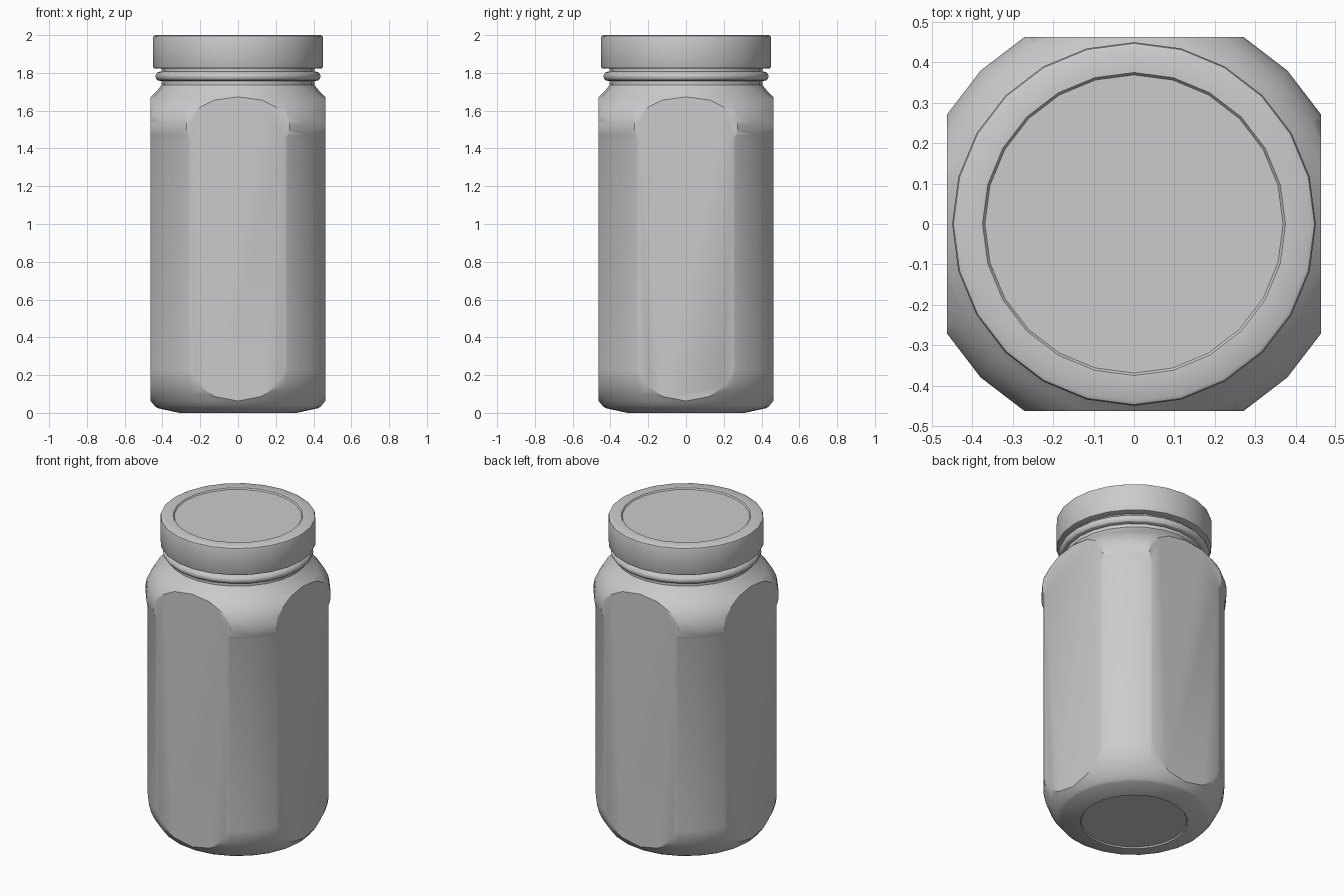
import bpy, bmesh, math
from mathutils import Vector

if "Cube" in bpy.data.objects:
    bpy.data.objects.remove(bpy.data.objects["Cube"])

SEGMENTS = 24
FLAT = 0.4625  # distance of the four flat sides from the centre

grey = bpy.data.materials.new("light_grey")
grey.diffuse_color = (0.6, 0.6, 0.6, 1)
grey.use_nodes = True
grey.node_tree.nodes["Principled BSDF"].inputs["Base Color"].default_value = grey.diffuse_color


def lathe(profile):
    """Closed solid of revolution from (radius, height) points, bottom to top."""
    bm = bmesh.new()
    rings = []
    for r, z in profile:
        rings.append([bm.verts.new((r * math.cos(a), r * math.sin(a), z))
                      for a in (2 * math.pi * i / SEGMENTS for i in range(SEGMENTS))])
    for low, high in zip(rings, rings[1:]):
        for i in range(SEGMENTS):
            j = (i + 1) % SEGMENTS
            bm.faces.new((low[i], low[j], high[j], high[i]))
    bm.faces.new(rings[0][::-1])
    bm.faces.new(rings[-1])
    return bm


def finish(bm, name):
    bmesh.ops.recalc_face_normals(bm, faces=bm.faces)
    mesh = bpy.data.meshes.new(name)
    bm.to_mesh(mesh)
    bm.free()
    mesh.materials.append(grey)
    obj = bpy.data.objects.new(name, mesh)
    bpy.context.collection.objects.link(obj)
    bpy.ops.object.select_all(action='DESELECT')
    obj.select_set(True)
    bpy.context.view_layer.objects.active = obj
    bpy.ops.object.shade_smooth_by_angle(angle=math.radians(30))
    return obj


# Jar body: recessed base, rounded heel, straight wall, bulging shoulder
body = lathe([
    (0.305, 0.008), (0.31, 0.0), (0.425, 0.025), (0.44, 0.035),
    (0.4625, 0.063), (0.485, 0.096), (0.507, 0.14), (0.521, 0.19), (0.526, 0.23),
    (0.526, 1.45), (0.533, 1.47), (0.537, 1.50), (0.537, 1.53), (0.529, 1.575),
    (0.507, 1.62), (0.48, 1.655), (0.4625, 1.673), (0.425, 1.71), (0.405, 1.735),
    (0.405, 1.84),
])
# Slice the four flat panels off the round body
for d in ((1, 0, 0), (-1, 0, 0), (0, 1, 0), (0, -1, 0)):
    normal = Vector(d)
    cut = bmesh.ops.bisect_plane(
        body, geom=body.verts[:] + body.edges[:] + body.faces[:], dist=1e-5,
        plane_co=normal * FLAT, plane_no=normal, clear_outer=True)
    rim = [e for e in body.edges if e.is_boundary]
    bmesh.ops.holes_fill(body, edges=rim, sides=0)
finish(body, "jar_body")

# Rounded bead around the neck
bead = [(0.40, 1.755)]
for i in range(7):
    a = math.radians(-90 + 30 * i)
    bead.append((0.415 + 0.022 * math.cos(a), 1.782 + 0.024 * math.sin(a)))
finish(lathe(bead + [(0.40, 1.81)]), "neck_bead")

# Screw lid with softened rims and a shallow recessed top disc
finish(lathe([
    (0.437, 1.822), (0.446, 1.825), (0.45, 1.833),
    (0.45, 1.985), (0.447, 1.995), (0.438, 2.0),
    (0.375, 2.0), (0.369, 1.992),
]), "lid")
